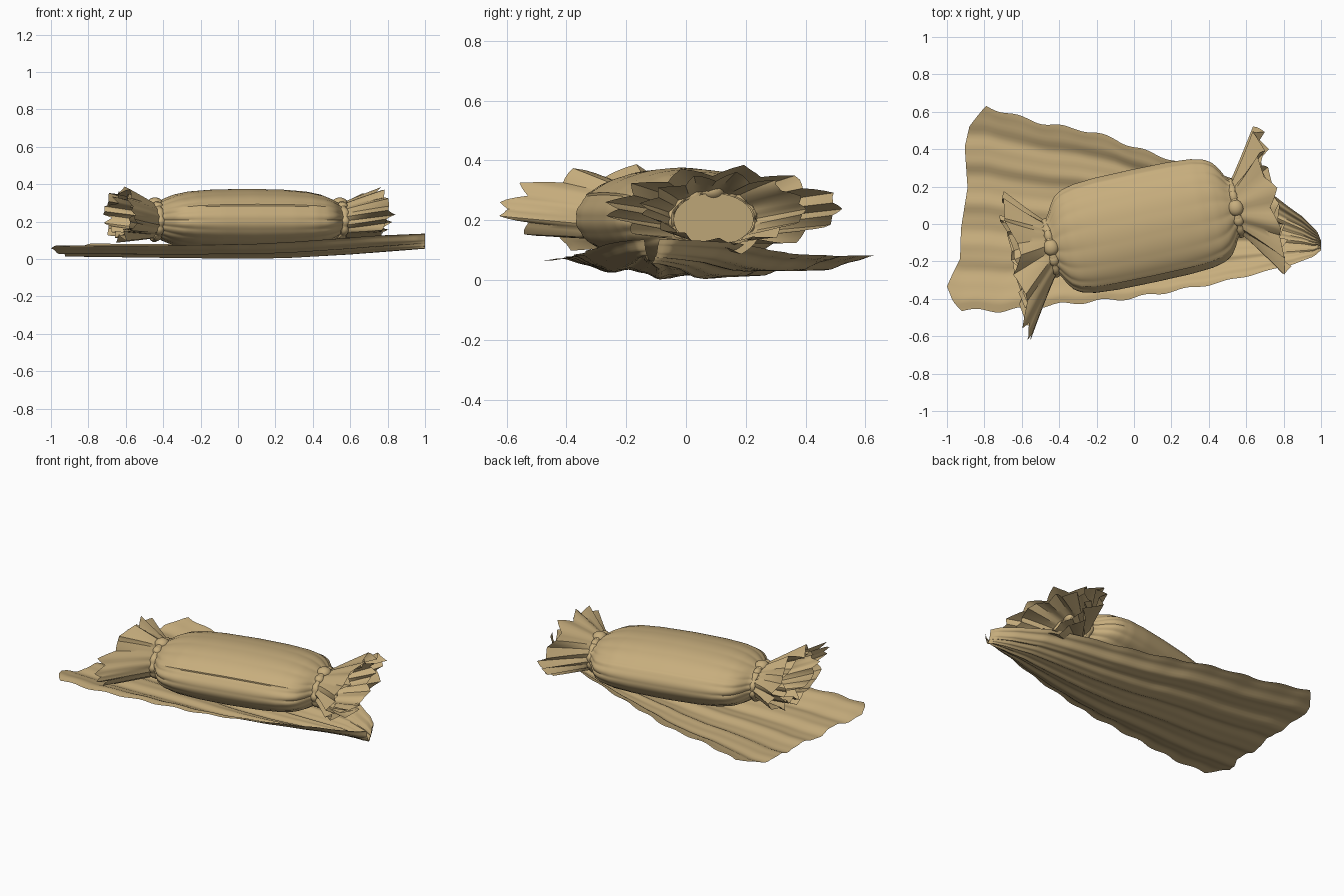
import bpy, bmesh, math, random
from mathutils import Matrix, Vector

if "Cube" in bpy.data.objects:
    bpy.data.objects.remove(bpy.data.objects["Cube"])

husk = bpy.data.materials.new("husk_tan")
husk.diffuse_color = (0.57, 0.42, 0.205, 1)
husk.use_nodes = True
husk.node_tree.nodes["Principled BSDF"].inputs["Base Color"].default_value = husk.diffuse_color
ANG = math.atan2(0.21, 0.98)
PLACE = Matrix.Translation((0.05, -0.02, 0)) @ Matrix.Rotation(ANG, 4, 'Z')


def lerp(pts, x):
    """Smooth interpolation through (x, value) points."""
    if x <= pts[0][0]:
        return pts[0][1]
    for (a, p), (b, q) in zip(pts, pts[1:]):
        if x <= b:
            return p + (q - p) * (x - a) / (b - a)
    return pts[-1][1]


def grid(name, fn, nu, nv, closed=False, place=None):
    """Surface from fn(i, j); closed joins the j direction into a ring."""
    bm = bmesh.new()
    rows = [[bm.verts.new(fn(i, j)) for j in range(nv)] for i in range(nu)]
    for i in range(nu - 1):
        for j in range(nv if closed else nv - 1):
            k = (j + 1) % nv
            bm.faces.new((rows[i][j], rows[i + 1][j], rows[i + 1][k], rows[i][k]))
    return finish(name, bm, place)


def finish(name, bm, place=None):
    if place:
        bm.transform(place)
    me = bpy.data.meshes.new(name)
    bm.to_mesh(me)
    bm.free()
    ob = bpy.data.objects.new(name, me)
    bpy.context.collection.objects.link(ob)
    me.materials.append(husk)
    return ob


# Wrapped body: pleated flattened barrel, pinched at both ends
HALF_W = [(0, .308), (.2, .306), (.32, .297), (.39, .28), (.43, .255), (.46, .215), (.485, .165), (.51, .14), (.56, .14)]
HALF_H = [(0, .167), (.2, .162), (.32, .152), (.40, .135), (.45, .115), (.49, .093), (.56, .09)]
NB, MB = 57, 144


def body(i, j):
    t = 2 * i / (NB - 1) - 1
    u = .53 * math.copysign(1 - (1 - abs(t)) ** 1.35, t)
    a = 2 * math.pi * j / MB
    pinch = min(1, (abs(u) / .5) ** 4)
    pleat = (.006 + .05 * pinch) * (abs(math.sin(a * 9 + .3 * math.sin(2 * a))) - .6)
    wrap = .025 * ((3 * a / (2 * math.pi) + .75) % 1 - .5) * (1 - pinch)   # overlapping leaf edges
    r = 1 + pleat + wrap
    c, s = math.cos(a), math.sin(a)
    return (u, .008 + lerp(HALF_W, abs(u)) * r * c, .208 + lerp(HALF_H, abs(u)) * r * s)


grid("wrapped_body", body, NB, MB, True, PLACE)


# Flared ruffled ends, an outer and an inner layer each
def fan(name, side, vmid, scale, seed):
    rnd = random.Random(seed)
    folds, per = 13, 6
    n = folds * per
    jag = [rnd.uniform(-.045, .03) for _ in range(folds * 2)]
    amp = [rnd.uniform(.5, 1.2) for _ in range(folds)]

    def f(i, j):
        t = i / 8
        a = 2 * math.pi * j / n
        c, s = math.cos(a), math.sin(a)
        saw = abs((j % per) / per * 2 - 1) - .5
        r = 1 + saw * (.08 + .22 * t * abs(s)) * amp[j // per]
        x = j / (n / len(jag))
        k = int(x)
        cut = jag[k] + (jag[(k + 1) % len(jag)] - jag[k]) * (x - k)
        u = .50 + t * (.215 + cut)
        w = (.135 + (.255 * scale) * t ** 1.05) * r
        h = (.085 + (.045 * scale) * t ** .8) * r
        return (side * u, vmid * t + w * c, .202 + .035 * t + h * s * abs(s) ** (.25 * t))
    grid(name, f, 9, n, True, PLACE)


for label, side, vmid, seed in (("left", -1, -.06, 3), ("right", 1, .005, 8)):
    fan(label + "_outer_flare", side, vmid, 1, seed)
    fan(label + "_inner_flare", side, vmid, .55, seed + 20)

    # Closed pinch inside the flare
    bm = bmesh.new()
    bmesh.ops.create_circle(bm, cap_ends=True, segments=32, radius=1)
    bm.transform(Matrix.Translation((side * .535, 0, .202)) @ Matrix.Rotation(side * math.pi / 2, 4, 'Y')
                 @ Matrix.Diagonal((.088, .137, 1, 1)))
    finish(label + "_pinch", bm, PLACE)

    # Tie strip: lumpy ring around the neck
    def tie(i, j, side=side):
        a = 2 * math.pi * i / 96
        b = 2 * math.pi * j / 10
        r = .013 + .008 * abs(math.sin(a * 5.5))
        return (side * .505 + 1.1 * r * math.cos(b),
                (.143 + r * math.sin(b)) * math.cos(a),
                .202 + (.092 + r * math.sin(b)) * math.sin(a))
    grid(label + "_tie", tie, 97, 10, True, PLACE)

    # Knot with two loops beside it
    bm = bmesh.new()
    for v, z, size in ((0, .297, (.042, .044, .032)), (-.065, .28, (.03, .035, .026)),
                       (.06, .285, (.024, .036, .022))):
        bmesh.ops.create_uvsphere(bm, u_segments=20, v_segments=12, radius=1,
                                  matrix=Matrix.Translation((side * .505, v, z)) @ Matrix.Diagonal((*size, 1)))
    finish(label + "_knot", bm, PLACE)

# Open leaf underneath: wide wavy end on the left, cupped tip on the right
LOW = [(-1, -.44), (-.93, -.46), (-.7, -.465), (-.4, -.43), (0, -.395), (.4, -.325), (.6, -.28), (.85, -.215), (.96, -.175), (1, -.14)]
HIGH = [(-1, .63), (-.79, .63), (-.62, .575), (-.45, .53), (-.3, .51), (-.1, .455), (0, .41), (.2, .345), (.4, .28), (.6, .215), (.75, .15), (.9, .04), (.98, -.04), (1, -.09)]
LEFT = [(-1, -.92), (-.92, -.97), (-.8, -1), (-.66, -.97), (-.5, -.93), (-.2, -.925), (.2, -.89), (.6, -.905), (.8, -.88), (1, -.79)]
BASE = [(-1, .022), (-.5, .016), (.1, .01), (.3, .014), (.6, .03), (1, .06)]
LIFT = [(-1, .05), (-.3, .06), (.3, .078), (.7, .085), (1, .075)]
NX, NY = 81, 61


def leaf(i, j):
    t = 2 * j / (NY - 1) - 1
    x0 = lerp(LEFT, t)
    x = x0 + (1 - x0) * (1 - (1 - i / (NX - 1)) ** 1.25)
    wave = .009 * math.sin(x * 28) * (1 - max(0, x)) * abs(t) ** 6
    lo, hi = lerp(LOW, x), lerp(HIGH, x)
    y = (lo + hi) / 2 + (hi - lo) / 2 * t + wave
    ripple = .009 * math.cos(t * 14 + .8 * x) * (1 - .6 * max(0, x)) + .003 * math.sin(t * 33)
    z = lerp(BASE, x) + lerp(LIFT, x) * abs(t) ** 2.2 + ripple
    return (x, y, max(z, .001 if x > .3 else 0))


grid("open_leaf", leaf, NX, NY)

# Smooth shading with sharp folds kept
bpy.ops.object.select_all(action='DESELECT')
for ob in bpy.context.scene.objects:
    bm = bmesh.new()
    bm.from_mesh(ob.data)
    bmesh.ops.remove_doubles(bm, verts=bm.verts, dist=1e-5)
    bmesh.ops.recalc_face_normals(bm, faces=bm.faces)
    if ob.name == "open_leaf" and sum(f.normal.z for f in bm.faces) < 0:
        bmesh.ops.reverse_faces(bm, faces=bm.faces)
    bm.to_mesh(ob.data)
    bm.free()
    ob.select_set(True)
    bpy.context.view_layer.objects.active = ob
bpy.ops.object.shade_smooth_by_angle(angle=math.radians(35))
